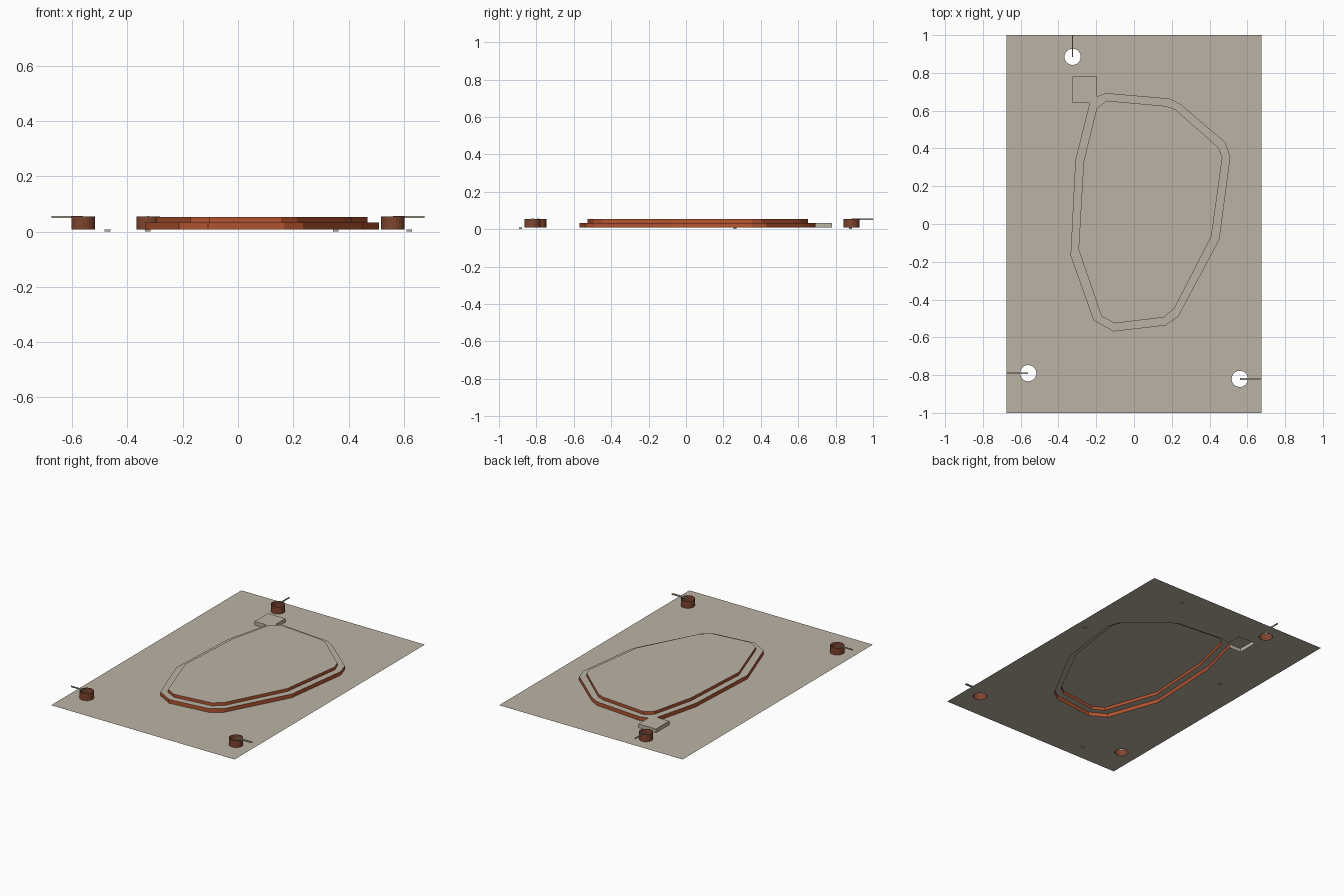
import bpy, bmesh, math
from mathutils import Vector

if "Cube" in bpy.data.objects:
    bpy.data.objects.remove(bpy.data.objects["Cube"])

GROUND, LEDGE, TOP, TUBE = 0.008, 0.033, 0.053, 0.055


def material(name, rgb):
    m = bpy.data.materials.new(name)
    m.diffuse_color = (*rgb, 1)
    m.use_nodes = True
    m.node_tree.nodes["Principled BSDF"].inputs["Base Color"].default_value = m.diffuse_color
    return m


stone = material("warm grey", (0.50, 0.45, 0.37))
copper = material("copper brown", (0.46, 0.09, 0.03))
dark = material("dark brown", (0.21, 0.06, 0.028))


def finish(bm, name, mats):
    me = bpy.data.meshes.new(name)
    bm.to_mesh(me)
    bm.free()
    for m in mats:
        me.materials.append(m)
    ob = bpy.data.objects.new(name, me)
    bpy.context.collection.objects.link(ob)
    return ob


def sheet(name, loops, z, mat):
    """Flat sheet bounded by the first loop, with the other loops as holes."""
    bm = bmesh.new()
    for loop in loops:
        vs = [bm.verts.new((x, y, z)) for x, y in loop]
        for a, b in zip(vs, vs[1:] + vs[:1]):
            bm.edges.new((a, b))
    bmesh.ops.triangle_fill(bm, edges=bm.edges[:], use_beauty=True, normal=(0, 0, 1))
    for f in bm.faces:
        f.normal_update()
        if f.normal.z < 0:
            f.normal_flip()
    bmesh.ops.dissolve_limit(bm, angle_limit=0.01, verts=bm.verts[:], edges=bm.edges[:])
    return finish(bm, name, [mat])


def wall(name, loop, z0, z1, mats, second=lambda mid: False):
    """Vertical wall on a clockwise loop; second picks faces of material 1."""
    bm = bmesh.new()
    lo = [bm.verts.new((x, y, z0)) for x, y in loop]
    hi = [bm.verts.new((x, y, z1)) for x, y in loop]
    for i in range(len(loop)):
        j = (i + 1) % len(loop)
        f = bm.faces.new((lo[i], hi[i], hi[j], lo[j]))
        f.material_index = int(second(f.calc_center_median()))
    return finish(bm, name, mats)


def box(name, x0, x1, y0, y1, z0, z1, mat):
    bm = bmesh.new()
    bmesh.ops.create_cube(bm, size=1)
    for v in bm.verts:
        v.co = Vector(((x0 + x1) / 2 + v.co.x * (x1 - x0),
                       (y0 + y1) / 2 + v.co.y * (y1 - y0),
                       (z0 + z1) / 2 + v.co.z * (z1 - z0)))
    return finish(bm, name, [mat])


def circle(cx, cy, r=0.043, n=24):
    return [(cx + r * math.cos(-2 * math.pi * i / n),
             cy + r * math.sin(-2 * math.pi * i / n)) for i in range(n)]


# Clockwise outlines: lower step (including the square tab) and upper step
outer = [(-.197, .78), (-.197, .675), (-.145, .693), (.19, .664), (.25, .632),
         (.484, .431), (.51, .352), (.452, -.082), (.235, -.489), (.167, -.537),
         (-.108, -.569), (-.214, -.51), (-.336, -.167), (-.31, .341),
         (-.235, .64), (-.325, .64), (-.325, .78)]
inner = [(-.198, .611), (-.145, .653), (.172, .624), (.22, .606), (.447, .405),
         (.468, .352), (.41, -.066), (.214, -.447), (.156, -.495), (-.103, -.526),
         (-.172, -.489), (-.294, -.135), (-.267, .33)]

# Tube centres with the direction of each marker strip and its half width
tubes = [("back", -.325, .885, 0, 1, .003),
         ("left", -.56, -.79, -1, 0, .004),
         ("right", .56, -.82, 1, 0, .006)]

# Base sheet, open under the raised plateau and the tubes
border = [(-.675, -1), (-.675, 1), (.675, 1), (.675, -1)]
sheet("base_sheet", [border, outer] + [circle(t[1], t[2]) for t in tubes], GROUND, stone)

# Stepped plateau; the tab walls are grey
wall("lower_step_wall", outer, GROUND, LEDGE, [copper, stone],
     lambda c: c.x < -.19 and c.y > .635 and not (c.x > -.19 and c.y < .7))
sheet("ledge", [outer, inner], LEDGE, stone)
wall("upper_step_wall", inner, LEDGE, TOP, [copper])
sheet("plateau_top", [inner], TOP, stone)

# Open tubes with thin strips running from their centres to the border
for side, x, y, dx, dy, h in tubes:
    wall(side + "_tube", circle(x, y), GROUND, TUBE, [dark])
    ex, ey = (dx * .675, y) if dx else (x, dy)
    hx, hy = (0, h) if dx else (h, 0)
    box(side + "_strip", min(x, ex) - hx, max(x, ex) + hx,
        min(y, ey) - hy, max(y, ey) + hy, .050, .057, stone)

# Small pegs under the sheet
for i, (x, y) in enumerate([(.354, .88), (.62, .263), (-.472, .263), (-.326, -.886)]):
    box(f"peg_{i + 1}", x - .01, x + .01, y - .008, y + .008, 0, GROUND - .0005, stone)
